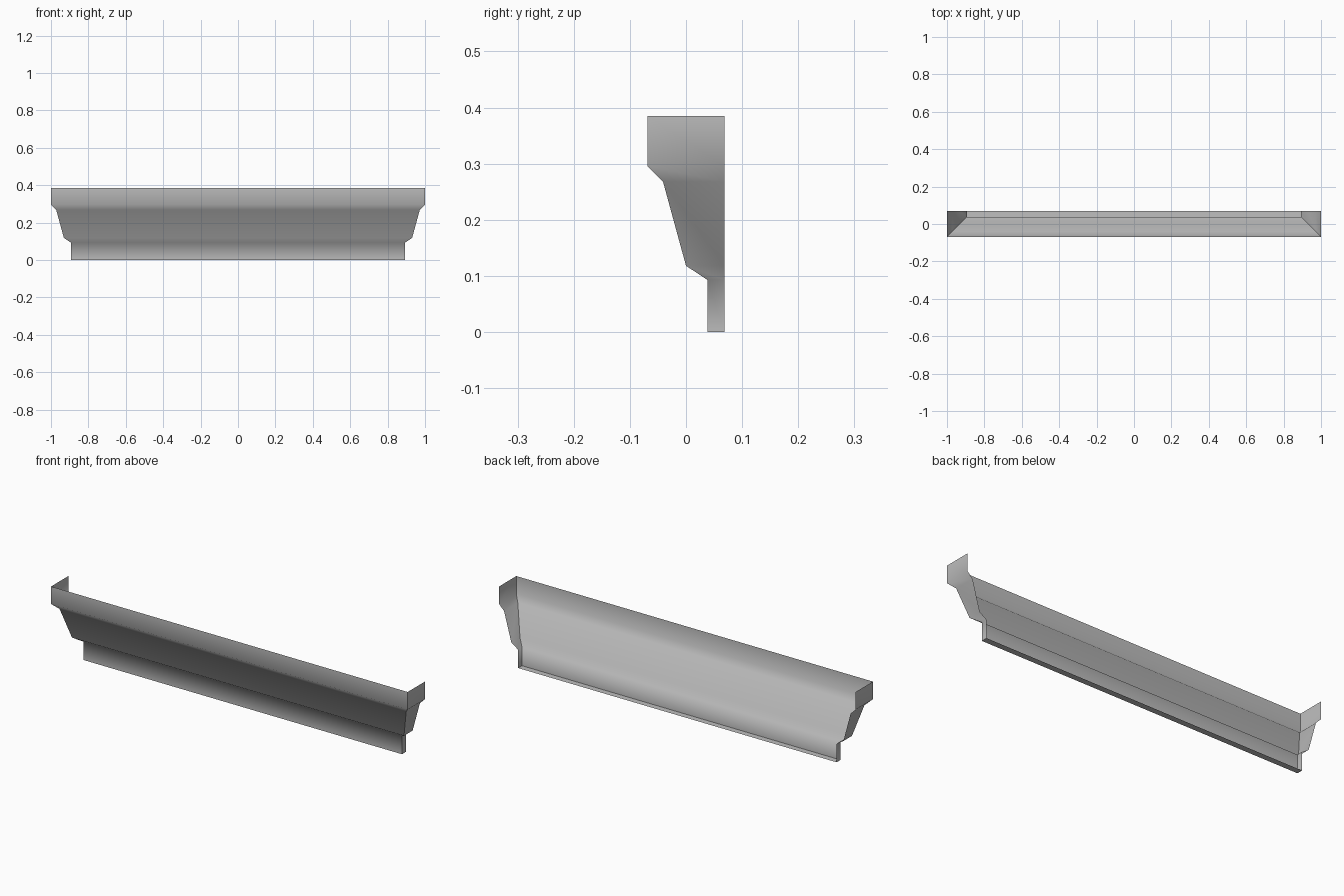
import bpy, bmesh

cube = bpy.data.objects.get("Cube")
if cube:
    bpy.data.objects.remove(cube)

# Moulding profile from the top edge down: (inset from the outer face, height)
PROFILE = [(0, 0.385), (0, 0.296), (0.028, 0.268), (0.069, 0.118),
           (0.107, 0.093), (0.107, 0), (0.138, 0)]
FRONT, BACK, HALF = -0.069, 0.069, 1.0

grey = bpy.data.materials.new("plain grey")
grey.use_nodes = True
colour = (0.52, 0.52, 0.52, 1)
grey.diffuse_color = colour
grey.node_tree.nodes["Principled BSDF"].inputs["Base Color"].default_value = colour

# Sweep the profile round three sides with mitred corners, open at back and top
bm = bmesh.new()
rows = []
for inset, z in PROFILE:
    x, y = HALF - inset, FRONT + inset
    path = [(-x, BACK), (-x, y), (x, y), (x, BACK)]
    rows.append([bm.verts.new((px, py, z)) for px, py in path])

for upper, lower in zip(rows, rows[1:]):
    for i in range(3):
        corners = [upper[i], lower[i], lower[i + 1], upper[i + 1]]
        # The soffit narrows to a point at each back corner
        if lower is rows[-1] and i == 0:
            corners.remove(lower[0])
        if lower is rows[-1] and i == 2:
            corners.remove(lower[3])
        bm.faces.new(corners).smooth = True

# Keep the mitres and the bottom rim crisp
for i in (1, 2):
    for upper, lower in zip(rows, rows[1:]):
        bm.edges.get((upper[i], lower[i])).smooth = False
for i in range(3):
    bm.edges.get((rows[-2][i], rows[-2][i + 1])).smooth = False

loose = [v for v in bm.verts if not v.link_faces]
bmesh.ops.delete(bm, geom=loose, context="VERTS")

mesh = bpy.data.meshes.new("cornice_moulding")
bm.to_mesh(mesh)
bm.free()
mesh.materials.append(grey)
cornice = bpy.data.objects.new("cornice_moulding", mesh)
bpy.context.collection.objects.link(cornice)
